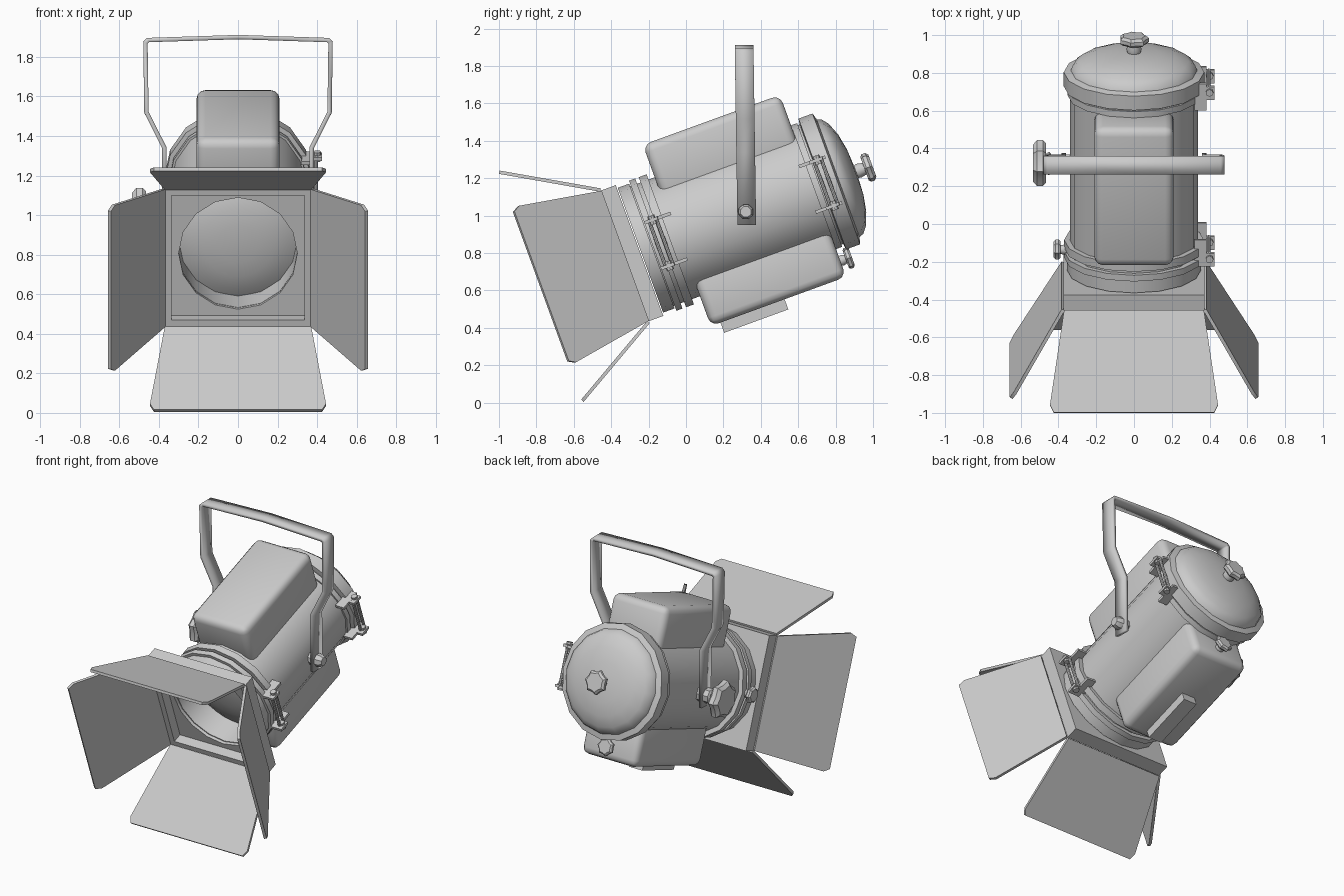
import bpy, bmesh, math
from mathutils import Matrix, Vector

if "Cube" in bpy.data.objects:
    bpy.data.objects.remove(bpy.data.objects["Cube"])

# Lamp axis frame: local y runs from the front to the back of the housing
TILT = Matrix.Translation((0, 0.32, 1.02)) @ Matrix.Rotation(math.radians(20), 4, 'X')
ALONG_Y = Matrix.Rotation(-math.pi / 2, 4, 'X')
TO_LEFT = Matrix.Rotation(-math.pi / 2, 4, 'Y')
TO_RIGHT = Matrix.Rotation(math.pi / 2, 4, 'Y')


def finish(name, bm, matrix=TILT, angle=35):
    bmesh.ops.recalc_face_normals(bm, faces=bm.faces)
    bm.transform(matrix)
    me = bpy.data.meshes.new(name)
    bm.to_mesh(me)
    bm.free()
    ob = bpy.data.objects.new(name, me)
    bpy.context.collection.objects.link(ob)
    bpy.ops.object.select_all(action='DESELECT')
    ob.select_set(True)
    bpy.context.view_layer.objects.active = ob
    bpy.ops.object.shade_smooth_by_angle(angle=math.radians(angle))
    return ob


def loft(name, rings, n=16, matrix=TILT @ ALONG_Y, loop=False, angle=35):
    """rings: (radius, height[, shape]); shape 's' is a square, 'l' a lobed outline"""
    bm = bmesh.new()
    made = []
    for r, h, *shape in rings:
        ring = []
        for i in range(n):
            a = 2 * math.pi * i / n
            c, s = math.cos(a), math.sin(a)
            k = r
            if shape == ['s']:
                k = r / max(abs(c), abs(s))
            elif shape == ['l'] and i % 2:
                k = r * 0.84
            ring.append(bm.verts.new((k * c, k * s, h)))
        made.append(ring)
    pairs = list(zip(made, made[1:]))
    if loop:
        pairs.append((made[-1], made[0]))
    for a, b in pairs:
        for i in range(n):
            j = (i + 1) % n
            bm.faces.new((a[i], a[j], b[j], b[i]))
    if not loop:
        bm.faces.new(made[0])
        bm.faces.new(made[-1])
    return finish(name, bm, matrix, angle)


def box(name, lo, hi, bevel=0.0, seg=2):
    bm = bmesh.new()
    lo, hi = Vector(lo), Vector(hi)
    bmesh.ops.create_cube(bm, size=1, matrix=Matrix.Translation((lo + hi) / 2)
                          @ Matrix.Diagonal((*(hi - lo), 1)))
    if bevel:
        bmesh.ops.bevel(bm, geom=bm.edges[:], offset=bevel, segments=seg,
                        profile=0.5, affect='EDGES')
    return finish(name, bm)


def knob(name, place, r, stem, depth):
    loft(name, [(r * .42, 0), (r * .5, stem * .4), (r * .42, stem), (r * .85, stem, 'l'),
                (r, stem + depth * .25, 'l'), (r, stem + depth * .7, 'l'),
                (r * .8, stem + depth, 'l')], 14, TILT @ place)


# Housing with stepped collars and an open front throat
loft("housing", [(.30, -.40), (.30, -.60), (.355, -.60), (.355, -.535), (.34, -.535),
                 (.34, .44), (.30, .44)], loop=True)
for name, r, a, b in [("front_collar", .37, -.53, -.495), ("front_collar_rear", .37, -.475, -.43),
                      ("back_collar_inner", .352, .385, .42)]:
    loft(name, [(.32, a), (r, a), (r, b), (.32, b)], loop=True)

# Convex lens
loft("lens", [(.30, -.39), (.30, -.43), (.25, -.455), (.18, -.475), (.1, -.487), (.02, -.49)], 32)

# Rear cover and its knob
loft("rear_cover", [(.34, .43), (.372, .435), (.372, .515), (.335, .525), (.325, .55), (.29, .578),
                    (.22, .605), (.13, .622), (.02, .628)])
knob("rear_knob", Matrix.Translation((0, .62, 0)) @ ALONG_Y, .08, .055, .045)

# Square front frame with a round opening
loft("front_frame", [(.372, -.605, 's'), (.372, -.69, 's'), (.335, -.69, 's'), (.335, -.625, 's'),
                     (.30, -.625), (.30, -.605)], loop=True)

# Four identical barn doors
for i, name in enumerate(["top", "left", "bottom", "right"]):
    bm = bmesh.new()
    out = [(-.37, 0), (.37, 0), (.445, .51), (.425, .55), (-.425, .55), (-.445, .51)]
    f = bm.faces.new([bm.verts.new((x, -y, -.009)) for x, y in out])
    ext = bmesh.ops.extrude_face_region(bm, geom=[f])
    bmesh.ops.translate(bm, vec=(0, 0, .018),
                        verts=[v for v in ext['geom'] if isinstance(v, bmesh.types.BMVert)])
    finish("barn_door_" + name, bm, TILT @ Matrix.Rotation(-i * math.pi / 2, 4, 'Y')
           @ Matrix.Translation((0, -.69, .375)) @ Matrix.Rotation(math.radians(-30), 4, 'X'))

# Vent box on top, lamp box below with its rail and knob
box("top_box", (-.21, -.395, .22), (.21, .385, .525), .045, 3)
box("bottom_box", (-.21, -.385, -.51), (.21, .385, -.22), .045, 3)
box("bottom_rail", (-.05, -.33, -.568), (.05, .035, -.5))
knob("bottom_knob", Matrix.Translation((0, .38, -.42)) @ ALONG_Y, .06, .035, .035)

# Hanging yoke: bent flat strip
half = [(.372, .95), (.372, 1.34), (.463, 1.52), (.468, 1.872), (.455, 1.885)]
path = half + [(0, 1.9)] + [(-x, z) for x, z in reversed(half)]
bm = bmesh.new()
rows = []
for x, z in path:
    y = .325 - .015 * (z - .95)
    rows.append([bm.verts.new((x, y - .05, z)), bm.verts.new((x, y + .05, z))])
for a, b in zip(rows, rows[1:]):
    bm.faces.new((a[0], a[1], b[1], b[0]))
yoke = finish("yoke", bm, Matrix.Identity(4), 20)
mod = yoke.modifiers.new("thickness", 'SOLIDIFY')
mod.thickness, mod.offset, mod.use_even_offset = .022, 0, True

# Yoke pivots: bolt on the right, large hand knob on the left
loft("pivot_bolt", [(.042, .33), (.042, .41), (.03, .43)], 8, TILT @ TO_RIGHT)
loft("pivot_stem", [(.05, .33), (.05, .42), (.035, .43), (.035, .47)], 8, TILT @ TO_LEFT)
knob("pivot_knob", Matrix.Translation((-.44, 0, 0)) @ TO_LEFT, .125, .025, .07)

# Small locking knob on the left of the front collar
knob("collar_knob", Matrix.Translation((-.35, -.485, 0)) @ TO_LEFT, .055, .04, .035)

# Two hinges on the right: brackets, bolts and pins
for name, v0, v1, pin in [("front", -.53, -.38, -.485), ("back", .35, .50, .453)]:
    for side, w in [("upper", .13), ("lower", -.13)]:
        tag = name + "_hinge_" + side
        box(tag + "_bracket", (.32, v0, w - .009), (.385, v1, w + .009))
        box(tag + "_ear", (.36, pin - .045, w - .009), (.425, pin + .03, w + .009))
        loft(tag + "_bolt", [(.02, w - .025), (.02, w + .025)], 8,
             TILT @ Matrix.Translation((.4, pin, 0)))
    for k, dv in enumerate((-.018, .022)):
        loft(name + "_hinge_pin_%d" % k, [(.01, -.14), (.01, .14)], 8,
             TILT @ Matrix.Translation((.395, pin + dv, 0)))
